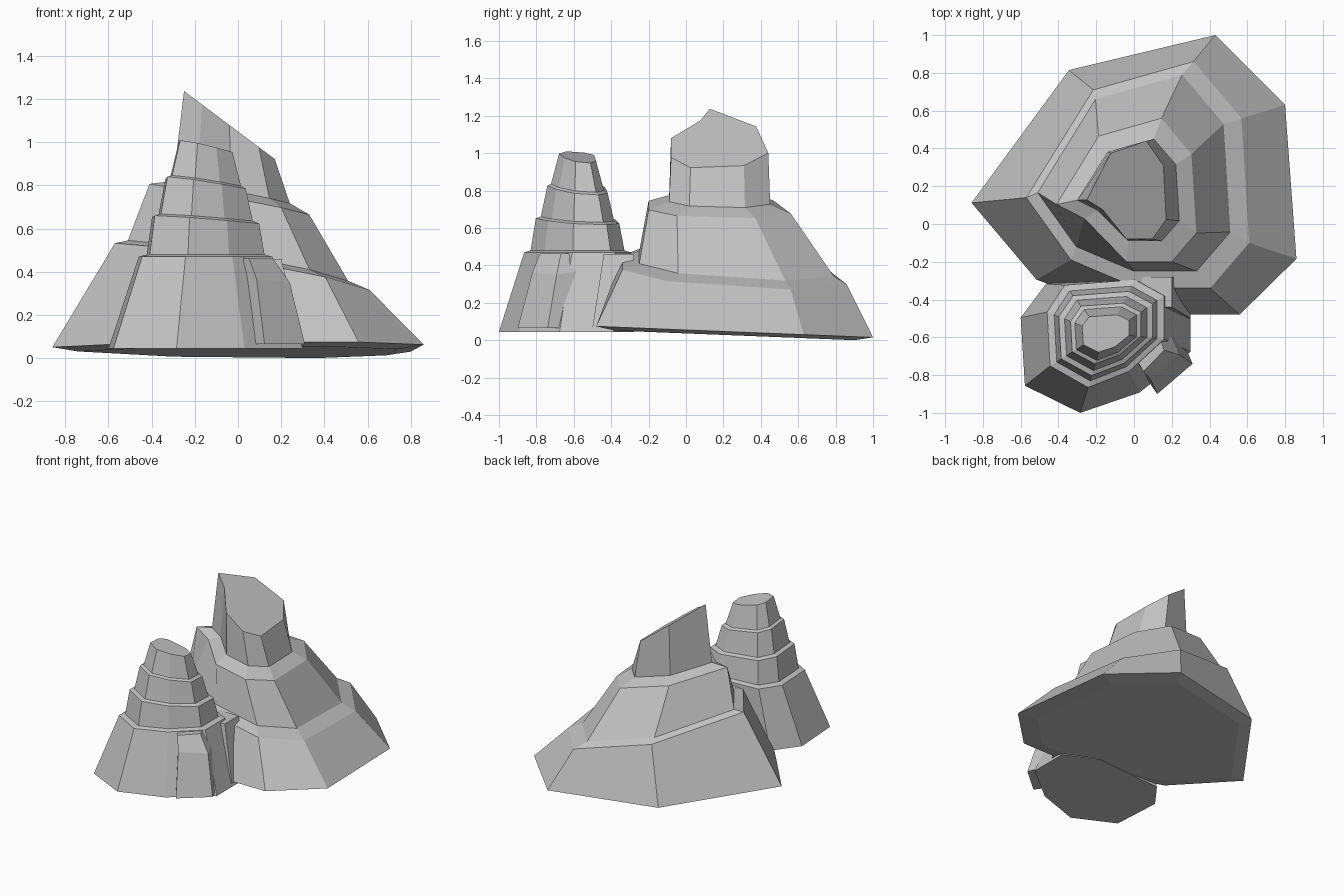
import bpy, bmesh

cube = bpy.data.objects.get("Cube")
if cube:
    bpy.data.objects.remove(cube, do_unlink=True)

# The single stone colour
stone_grey = (0.55, 0.55, 0.55, 1)
stone = bpy.data.materials.new("grey_stone")
stone.use_nodes = True
stone.diffuse_color = stone_grey
stone.node_tree.nodes["Principled BSDF"].inputs["Base Color"].default_value = stone_grey


def loft(name, rings):
    """Join matching rings of points, bottom to top, and cap both ends."""
    bm = bmesh.new()
    loops = [[bm.verts.new(point) for point in ring] for ring in rings]
    for low, high in zip(loops, loops[1:]):
        for i in range(len(low)):
            bm.faces.new((low[i - 1], low[i], high[i], high[i - 1]))
    bm.faces.new(loops[0])
    bm.faces.new(loops[-1])
    bmesh.ops.recalc_face_normals(bm, faces=bm.faces)
    mesh = bpy.data.meshes.new(name)
    bm.to_mesh(mesh)
    bm.free()
    mesh.materials.append(stone)
    rock = bpy.data.objects.new(name, mesh)
    bpy.context.collection.objects.link(rock)


def tier(outline, centre, half_size, slope=(0, 0)):
    """Fit a unit outline to a centre and half size, on a sloping plane."""
    ring = []
    for u, v in outline:
        dx, dy = u * half_size[0], v * half_size[1]
        height = centre[2] + slope[0] * dx + slope[1] * dy
        ring.append((centre[0] + dx, centre[1] + dy, height))
    return ring


# Large rock: a broad uneven outline, from the left tip around the back;
# the last corner is cut away higher up to form the front cliff
broad = [(-1, -.2), (-.4, .75), (.5, 1), (.93, .5), (1, -.6), (.65, -1), (0, -1), (-.6, -.75)]
cliff = broad[:-1] + [(-.6, -.4)]
foot_slope, lower_slope, upper_slope, peak_slope = (0, -.04), (-.2, -.08), (-.2, -.04), (-.75, 0)

loft("large_rock", [
    tier(broad, (0, .26, .026), (.74, .64), foot_slope),
    tier(broad, (0, .26, .045), (.86, .74), foot_slope),
    tier(broad, (.02, .26, .405), (.59, .6), lower_slope),
    tier(broad, (0, .27, .435), (.51, .52), lower_slope),
    tier(cliff, (-.04, .18, .73), (.37, .38), upper_slope),
    tier(cliff, (-.03, .18, .765), (.27, .27), upper_slope),
    tier(cliff, (-.04, .18, 1.08), (.21, .26), peak_slope),
])

# Small rock: four stacked tiers that shrink and tilt more with height
narrow = [(-1, .4), (-.7, .9), (.5, 1), (1, .7), (1, -.1), (.4, -.7), (-.3, -1), (-.95, -.6)]
tier_count = 4
rings = [tier(narrow, (-.15, -.64, .045), (.45, .36))]
for step in range(tier_count):
    shrink = step * .062
    width, depth = .31 - shrink, .285 - shrink
    height = .47 + step * .17
    slope = (-.07 * step, -.03 * step)
    rings.append(tier(narrow, (-.15, -.58, height), (width, depth), slope))
    if step < tier_count - 1:
        inset = (width * .88, depth * .88)
        rings.append(tier(narrow, (-.15, -.58, height + .01), inset, slope))
loft("small_rock", rings)

# Buttress leaning on the front left of the small rock
slab = [(-1, .1), (-.1, -1), (1, -.2), (.4, 1)]
loft("buttress", [
    tier(slab, (.14, -.7, .065), (.17, .2)),
    tier(slab, (.1, -.66, .38), (.14, .16), (-.2, .1)),
    tier(slab, (.06, -.64, .465), (.1, .14)),
])

# Shoulder joining the two rocks
square = [(-1, -1), (1, -1), (1, 1), (-1, 1)]
loft("shoulder", [
    tier(square, (.2, -.4, .07), (.1, .1)),
    tier(square, (.12, -.36, .46), (.08, .08)),
])
